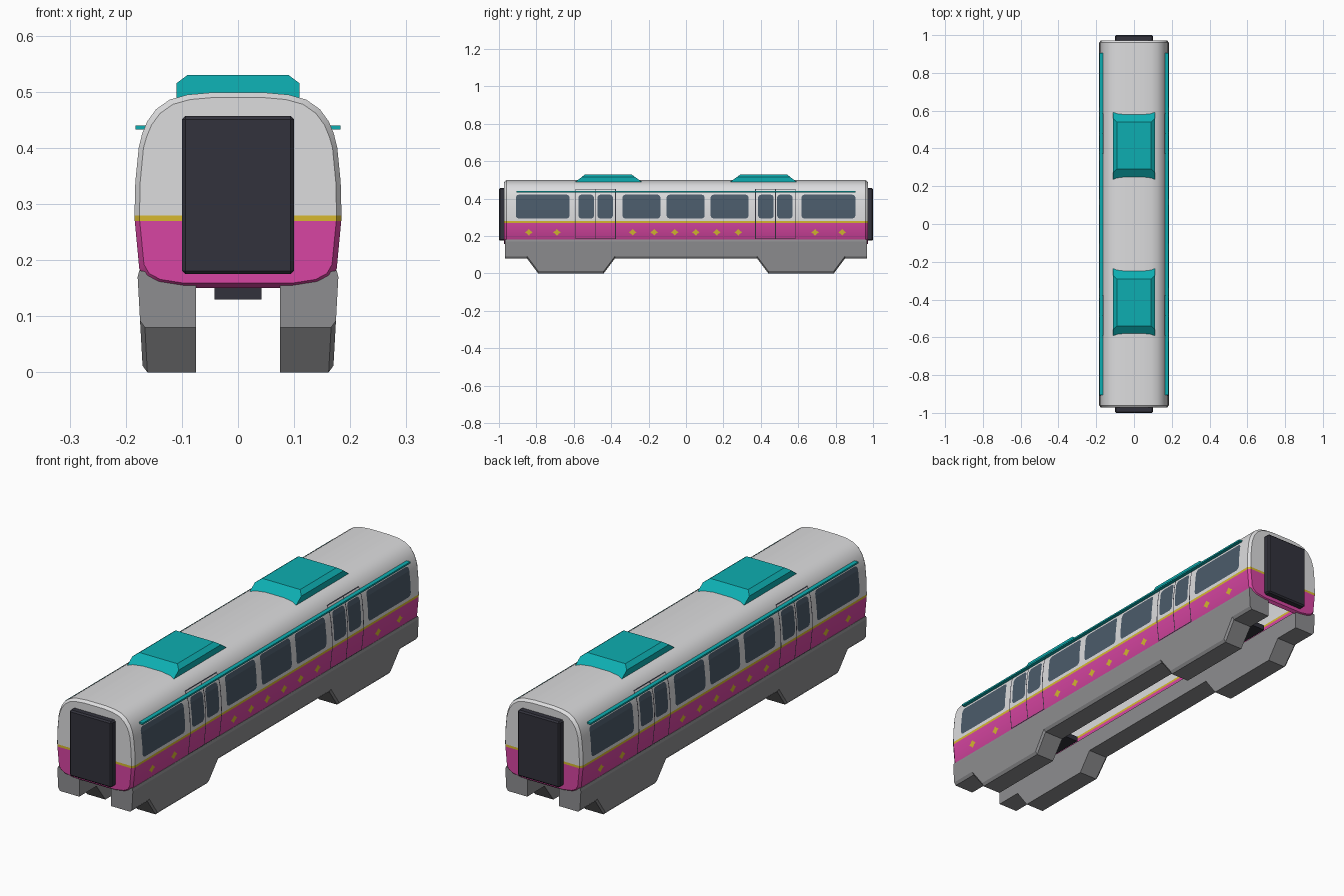
import bpy, bmesh, math

if "Cube" in bpy.data.objects:
    bpy.data.objects.remove(bpy.data.objects["Cube"])

def mat(name, c):
    m = bpy.data.materials.new(name)
    m.diffuse_color = (*c, 1)
    m.use_nodes = True
    m.node_tree.nodes["Principled BSDF"].inputs["Base Color"].default_value = m.diffuse_color
    return m

WHITE = mat("warm_white", (0.72, 0.72, 0.73))
PINK = mat("magenta", (0.68, 0.06, 0.36))
GOLD = mat("gold", (0.68, 0.48, 0.03))
GREY = mat("skirt_grey", (0.27, 0.27, 0.28))
TEAL = mat("teal", (0.004, 0.42, 0.44))
DARK = mat("charcoal", (0.032, 0.032, 0.045))
GLASS = mat("window_glass", (0.07, 0.105, 0.145))

def make(name, verts, faces, mats, rule=None, smooth=None, recalc=True):
    me = bpy.data.meshes.new(name)
    me.from_pydata(verts, [], faces)
    ob = bpy.data.objects.new(name, me)
    bpy.context.collection.objects.link(ob)
    for m in mats:
        me.materials.append(m)
    bm = bmesh.new()
    bm.from_mesh(me)
    if recalc:
        bmesh.ops.recalc_face_normals(bm, faces=bm.faces)
    if rule:
        for f in bm.faces:
            f.material_index = rule(f.calc_center_median())
    bm.to_mesh(me)
    bm.free()
    if smooth:
        bpy.ops.object.select_all(action='DESELECT')
        ob.select_set(True)
        bpy.context.view_layer.objects.active = ob
        bpy.ops.object.shade_smooth_by_angle(angle=math.radians(smooth))
    return ob

# Half cross-section of the shell, bottom to top
SECTION = [(0.10, 0.150), (0.145, 0.157), (0.166, 0.168), (0.176, 0.185), (0.184, 0.27),
           (0.1845, 0.28), (0.183, 0.34), (0.177, 0.40), (0.171, 0.425), (0.162, 0.447),
           (0.146, 0.469), (0.122, 0.486), (0.09, 0.495), (0.045, 0.499)]

def wall_x(z):
    for (xa, za), (xb, zb) in zip(SECTION, SECTION[1:]):
        if za <= z <= zb:
            return xa + (xb - xa) * (z - za) / (zb - za)
    return SECTION[-1][0]

# Shell: open underneath, with chamfered ends
def shell():
    n = len(SECTION)
    ring = SECTION + [(-x, z) for x, z in reversed(SECTION)]
    verts = []
    for y, k in ((-0.972, 1), (-0.96, 0), (0.96, 0), (0.972, 1)):
        for x, z in ring:
            dz = 0.009 * (z - 0.325) / 0.175 if z < 0.2 or z > 0.4 else 0
            verts.append((x * (1 - 0.048 * k), y, z - dz * k))
    m = 2 * n
    faces = []
    for s in range(3):
        for i in range(m):
            if i == m - 1 and s == 1:
                continue
            j = (i + 1) % m
            faces.append((s * m + i, s * m + j, (s + 1) * m + j, (s + 1) * m + i))
    for b in (0, 3 * m):
        for i in range(n - 1):
            faces.append((b + i, b + i + 1, b + m - 2 - i, b + m - 1 - i))
    make("body_shell", verts, faces, [WHITE, PINK, GOLD],
         lambda c: 1 if c.z < 0.27 else 2 if c.z < 0.28 else 0, 30)

shell()

# Skirts straddling the beam, dropping down around each bogie
def skirt(name, s):
    stations = [(-0.967, 0.08), (-0.85, 0.08), (-0.79, 0.0), (-0.44, 0.0), (-0.38, 0.08),
                (0.38, 0.08), (0.44, 0.0), (0.79, 0.0), (0.85, 0.08), (0.967, 0.08)]
    def out(z):
        return 0.1695 + 0.055 * z
    verts = []
    for y, b in stations:
        for x, z in ((0.075, 0.158), (0.075, b), (out(b) - 0.008, b),
                     (out(b + 0.012), b + 0.012), (out(0.17), 0.17), (0.176, 0.182)):
            verts.append((s * x, y, z))
    faces = []
    for i in range(len(stations) - 1):
        for k in range(6):
            a, c = i * 6 + k, i * 6 + (k + 1) % 6
            faces.append((a, c, c + 6, a + 6))
    e = 6 * (len(stations) - 1)
    faces += [tuple(range(6)), tuple(range(e, e + 6))]
    make(name, verts, faces, [GREY])

def box(name, x0, x1, y0, y1, z0, z1, m, bevel=0):
    verts = [(x, y, z) for x in (x0, x1) for y in (y0, y1) for z in (z0, z1)]
    faces = [(0, 1, 3, 2), (4, 6, 7, 5), (0, 4, 5, 1), (2, 3, 7, 6), (0, 2, 6, 4), (1, 5, 7, 3)]
    ob = make(name, verts, faces, [m])
    if bevel:
        b = ob.modifiers.new("bevel", 'BEVEL')
        b.width, b.segments = bevel, 1

# Thin plates that follow the curve of the side wall; rows are (z, inset)
def plates(name, items, m, lift):
    verts, faces = [], []
    for s in (-1, 1):
        for y0, y1, rows in items:
            b = len(verts)
            for z, inset in rows:
                x = s * (wall_x(z) + lift)
                verts += [(x, y0 + inset, z), (x, y1 - inset, z)]
            for i in range(len(rows) - 1):
                a = b + 2 * i
                q = (a, a + 1, a + 3, a + 2)
                faces.append(q if s > 0 else q[::-1])
    make(name, verts, faces, [m], recalc=False)

def pane(y0, y1):
    return (y0, y1, [(0.294, 0.014), (0.298, 0.005), (0.308, 0), (0.34, 0), (0.40, 0),
                     (0.408, 0), (0.417, 0.005), (0.421, 0.014)])

plates("side_windows", [pane(a, b) for a, b in (
    (-0.91, -0.622), (-0.34, -0.137), (-0.103, 0.1), (0.132, 0.335), (0.617, 0.905))],
    GLASS, 0.0012)

# Double doors: two panes each plus seam lines
door_panes, seams = [], []
for c in (-0.483, 0.478):
    door_panes += [pane(c - 0.092, c - 0.009), pane(c + 0.009, c + 0.092)]
    tall = [(z, 0) for z in (0.183, 0.27, 0.28, 0.34, 0.40, 0.425, 0.447, 0.452)]
    for d in (-0.106, 0, 0.106):
        seams.append((c + d - 0.002, c + d + 0.002, tall))
    for z in (0.183, 0.448):
        seams.append((c - 0.106, c + 0.106, [(z, 0), (z + 0.004, 0)]))
plates("door_windows", door_panes, GLASS, 0.0012)
plates("door_seams", seams, DARK, 0.0018)

# Gold diamonds along the lower band
plates("diamond_marks", [(y - 0.021, y + 0.021, [(0.202, 0.021), (0.213, 0.011), (0.22, 0),
                                                 (0.227, 0.011), (0.238, 0.021)])
       for y in (-0.84, -0.69, -0.285, -0.17, -0.06, 0.053, 0.165, 0.28, 0.69, 0.835)],
       GOLD, 0.0015)

# Roof units with sloping ends and chamfered sides
def roof_unit(name, s):
    prof = [(-0.11, 0.485), (-0.11, 0.515), (-0.09, 0.53), (0.09, 0.53), (0.11, 0.515), (0.11, 0.485)]
    verts = []
    for end in (0, 1):
        for x, z in prof:
            t = (z - 0.485) / 0.045
            y = 0.23 + 0.062 * t if end == 0 else 0.597 - 0.058 * t
            verts.append((x, s * y, z))
    faces = [(i, (i + 1) % 6, (i + 1) % 6 + 6, i + 6) for i in range(6)]
    for b in (0, 6):
        faces += [(b, b + 1, b + 4, b + 5), (b + 1, b + 2, b + 3, b + 4)]
    make(name, verts, faces, [TEAL])

# Mirrored parts: left/right and front/back
for s, side, end in ((-1, "left", "front"), (1, "right", "back")):
    skirt(side + "_skirt", s)
    xs = sorted((s * 0.164, s * 0.183))
    box(side + "_rain_rail", *xs, -0.905, 0.905, 0.433, 0.440, TEAL)
    ys = sorted((s * 0.965, s * 1.0))
    box(end + "_gangway", -0.1, 0.1, *ys, 0.175, 0.457, DARK, 0.006)
    roof_unit(end + "_roof_unit", s)
    ys = sorted((s * 0.42, s * 0.80))
    box(end + "_bogie_box", -0.042, 0.042, *ys, 0.13, 0.152, DARK)
